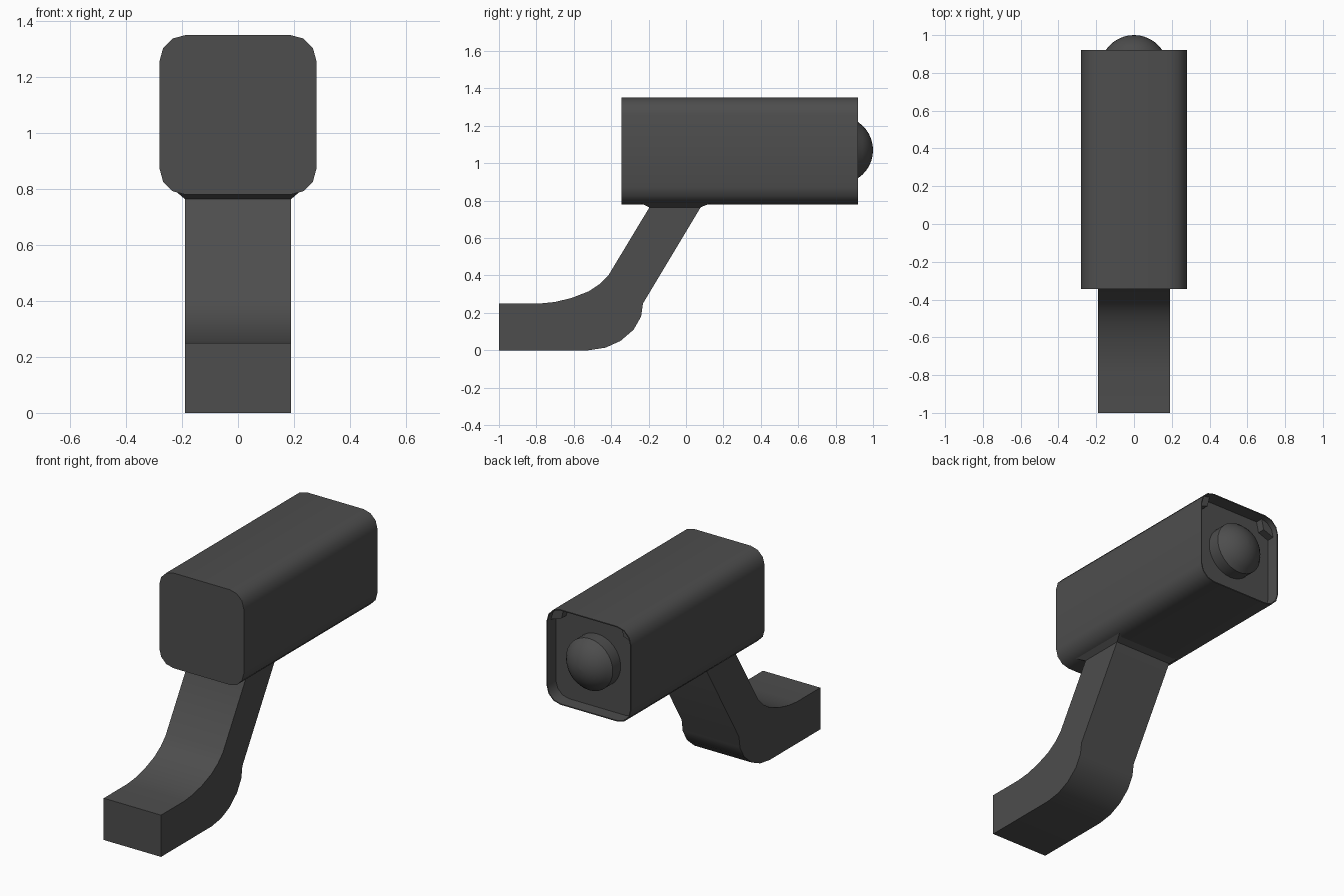
import bpy, bmesh, math

if "Cube" in bpy.data.objects:
    bpy.data.objects.remove(bpy.data.objects["Cube"])

dark = bpy.data.materials.new("dark_grey")
dark.diffuse_color = (0.075, 0.075, 0.075, 1)
dark.use_nodes = True
dark.node_tree.nodes["Principled BSDF"].inputs["Base Color"].default_value = dark.diffuse_color
MID_Z = 1.065


def finish(name, bm, angle=40):
    bmesh.ops.recalc_face_normals(bm, faces=bm.faces)
    mesh = bpy.data.meshes.new(name)
    bm.to_mesh(mesh)
    bm.free()
    ob = bpy.data.objects.new(name, mesh)
    bpy.context.collection.objects.link(ob)
    mesh.materials.append(dark)
    bpy.ops.object.select_all(action='DESELECT')
    ob.select_set(True)
    bpy.context.view_layer.objects.active = ob
    bpy.ops.object.shade_smooth_by_angle(angle=math.radians(angle))
    return ob


def loft(name, rings, angle=40):
    """Skin matching closed rings of points and cap both ends."""
    bm = bmesh.new()
    loops = [[bm.verts.new(p) for p in ring] for ring in rings]
    for a, b in zip(loops, loops[1:]):
        n = len(a)
        for i in range(n):
            bm.faces.new((a[i], a[(i + 1) % n], b[(i + 1) % n], b[i]))
    bm.faces.new(loops[0])
    bm.faces.new(loops[-1])
    return finish(name, bm, angle)


def rounded_ring(y, inset, hx=0.28, hz=0.285, r=0.092, seg=3):
    pts = []
    for k, (sx, sz) in enumerate(((1, 1), (-1, 1), (-1, -1), (1, -1))):
        for i in range(seg + 1):
            a = math.pi / 2 * (k + i / seg)
            pts.append((sx * (hx - r) + (r - inset) * math.cos(a), y,
                        MID_Z + sz * (hz - r) + (r - inset) * math.sin(a)))
    return pts


def rect(z, hx, y0, y1):
    return [(-hx, y0, z), (hx, y0, z), (hx, y1, z), (-hx, y1, z)]


# Housing with a recessed rear face
loft("camera_housing", [rounded_ring(-0.345, 0), rounded_ring(0.92, 0),
                        rounded_ring(0.92, 0.006), rounded_ring(0.84, 0.006)])

# Small braces in the two upper corners of the recess
for side, name in ((-1, "left_corner_brace"), (1, "right_corner_brace")):
    shape = [(0.275, 1.255), (0.262, 1.305), (0.235, 1.333), (0.19, 1.345), (0.205, 1.28)]
    loft(name, [[(side * x, y, z) for x, z in shape] for y in (0.84, 0.885)], 20)

# Domed lens: short barrel with a spherical cap, spun about y
R = (0.15 ** 2 + 0.08 ** 2) / 0.16
edge = math.asin(0.15 / R)
profile = [(0.155, 0.84), (0.155, 0.915)]
profile += [(R * math.sin(edge * t / 6), 1.0 - R + R * math.cos(edge * t / 6)) for t in range(6, 0, -1)]
profile.append((0.001, 1.0))
N = 32
loft("lens", [[(r * math.cos(2 * math.pi * i / N), y, MID_Z + 0.005 + r * math.sin(2 * math.pi * i / N))
               for i in range(N)] for r, y in profile])

# Bent bracket arm, side profile extruded across x
arm = [(-1, 0), (-0.52, 0), (-0.43, 0.014), (-0.35, 0.05), (-0.28, 0.11), (-0.24, 0.18), (-0.23, 0.25),
       (0.085, 0.775), (0.085, 0.80), (-0.19, 0.80), (-0.195, 0.765), (-0.415, 0.40), (-0.46, 0.355),
       (-0.52, 0.315), (-0.61, 0.28), (-0.70, 0.258), (-0.78, 0.25), (-1, 0.25)]
loft("bracket_arm", [[(x, y, z) for y, z in arm] for x in (-0.19, 0.19)])

# Flared collar where the arm meets the housing
loft("arm_collar", [rect(0.764, 0.19, -0.197, 0.078), rect(0.788, 0.218, -0.245, 0.135)], 20)
